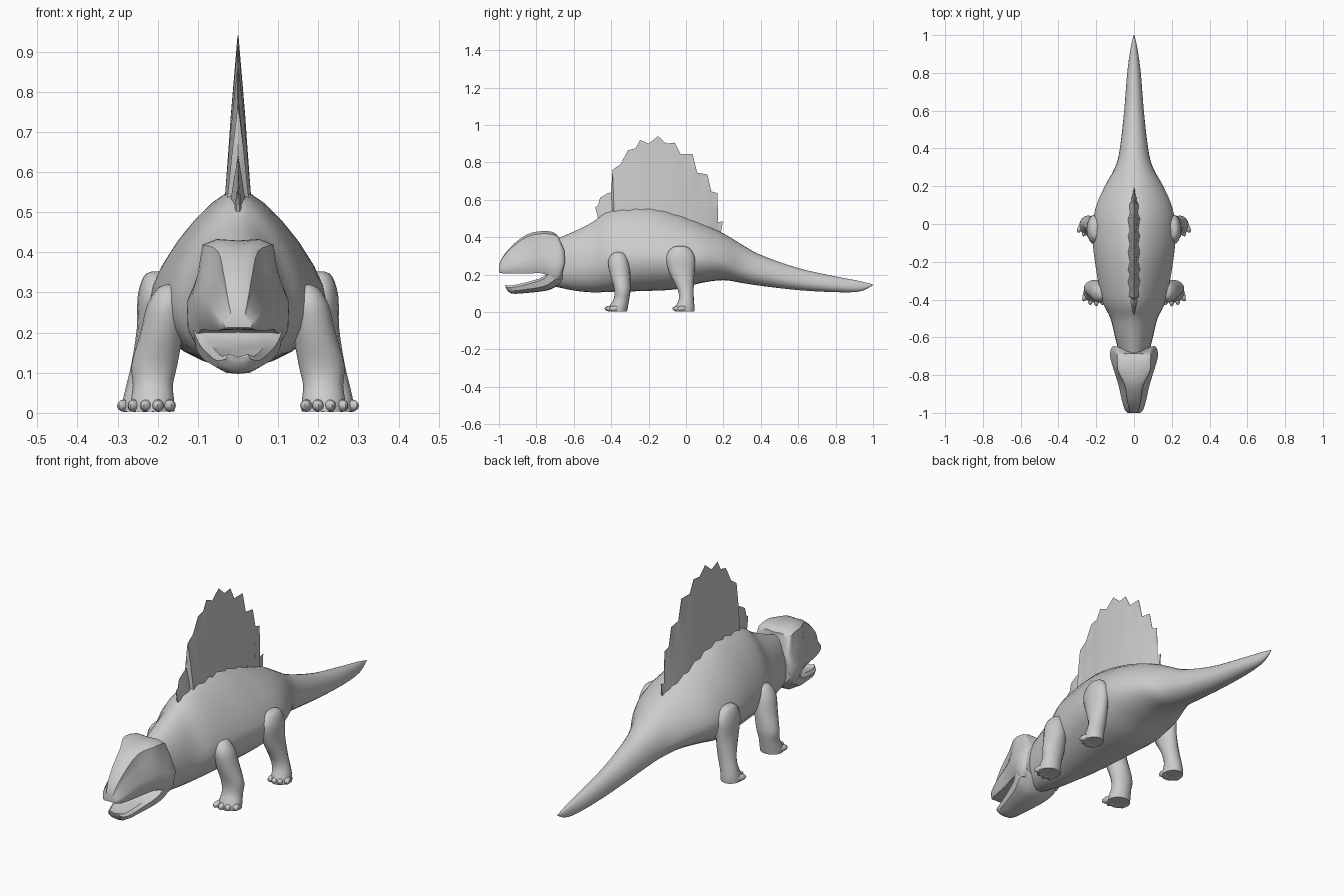
import bpy, bmesh, math
from math import cos, sin, pi

if "Cube" in bpy.data.objects:
    bpy.data.objects.remove(bpy.data.objects["Cube"])

skin = bpy.data.materials.new("grey_skin")
skin.use_nodes = True
skin.diffuse_color = (0.6, 0.6, 0.6, 1)
skin.node_tree.nodes["Principled BSDF"].inputs["Base Color"].default_value = (0.6, 0.6, 0.6, 1)


def finish(name, bm, angle=50, mirror=False):
    bmesh.ops.recalc_face_normals(bm, faces=bm.faces)
    me = bpy.data.meshes.new(name)
    bm.to_mesh(me)
    bm.free()
    me.materials.append(skin)
    ob = bpy.data.objects.new(name, me)
    bpy.context.collection.objects.link(ob)
    bpy.ops.object.select_all(action='DESELECT')
    ob.select_set(True)
    bpy.context.view_layer.objects.active = ob
    bpy.ops.object.shade_smooth_by_angle(angle=math.radians(angle))
    if mirror:
        ob.modifiers.new("Mirror", 'MIRROR')
    return ob


def smooth_path(pts, steps):
    """Catmull-Rom interpolation through tuples of any length."""
    out = []
    for i in range(len(pts) - 1):
        a, b, c, d = (pts[max(0, min(len(pts) - 1, i + k))] for k in (-1, 0, 1, 2))
        for s in range(steps):
            t = s / steps
            out.append(tuple(q + t / 2 * (r - p + t * (2*p - 5*q + 4*r - e + t * (3*(q - r) + e - p)))
                             for p, q, r, e in zip(a, b, c, d)))
    return out + [pts[-1]]


def loft(bm, stations, section, steps=3):
    rings = [[bm.verts.new(co) for co in section(*s)] for s in smooth_path(stations, steps)]
    n = len(rings[0])
    for a, b in zip(rings, rings[1:]):
        for i in range(n):
            j = (i + 1) % n
            bm.faces.new((a[i], a[j], b[j], b[i]))
    bm.faces.new(rings[0])
    bm.faces.new(rings[-1])


# Body and tail: y, top, bottom, half width, pinch of the back
def body_section(y, top, bot, w, pinch, n=28):
    mid = bot + (top - bot) * 0.4
    ring = []
    for i in range(n):
        c, s = cos(2 * pi * i / n), sin(2 * pi * i / n)
        p = pinch if s > 0 else 1
        h = (top - mid) if s > 0 else (mid - bot)
        ring.append((math.copysign(w * abs(c) ** p, c), y, mid + math.copysign(h * abs(s) ** p, s)))
    return ring


bm = bmesh.new()
loft(bm, [(-.72, .38, .14, .07, 1), (-.6, .43, .115, .1, 1), (-.5, .48, .105, .125, 1.15),
          (-.4, .545, .108, .17, 1.35), (-.2, .56, .113, .207, 1.4), (-.05, .525, .122, .22, 1.35),
          (.08, .475, .155, .205, 1.25), (.2, .42, .17, .155, 1.15), (.3, .36, .155, .1, 1),
          (.4, .305, .14, .075, 1), (.6, .235, .117, .052, 1), (.8, .19, .106, .036, 1),
          (.93, .165, .11, .018, 1), (1, .147, .143, .002, 1)], body_section, 4)
finish("body_and_tail", bm)


# Skull: y, top, bottom, half width at crown, half width at cheek, lean of the rear edge
def skull_section(y, top, bot, crown, cheek, lean):
    half = [(0, .985), (.6, 1), (1, .94), (1.12, .65)]
    pts = [(crown * f, h) for f, h in half]
    pts += [(cheek, .38), (cheek * .98, .12), (cheek * .85, 0), (0, .02)]
    pts += [(-x, h) for x, h in reversed(pts[1:-1])]
    return [(x, y - lean * (h - .45) ** 2, bot + (top - bot) * h) for x, h in pts]


bm = bmesh.new()
loft(bm, [(-1, .25, .212, .018, .035, 0), (-.98, .295, .207, .026, .05, 0), (-.93, .355, .205, .036, .065, 0),
          (-.85, .415, .205, .05, .083, 0), (-.77, .432, .207, .085, .108, .02), (-.7, .43, .185, .088, .127, .08),
          (-.66, .422, .17, .088, .122, .14), (-.645, .41, .18, .075, .108, .14)], skull_section, 3)
finish("skull", bm, 40)


# Lower jaw: y, top, bottom, half width
def jaw_section(y, top, bot, w):
    half = [(0, top - .008), (.8 * w, top), (w, top - .012), (.9 * w, bot + .3 * (top - bot)), (.5 * w, bot), (0, bot - .003)]
    return [(x, y, z) for x, z in half + [(-x, z) for x, z in reversed(half[1:-1])]]


bm = bmesh.new()
loft(bm, [(-.965, .147, .135, .03), (-.935, .142, .102, .052), (-.85, .16, .105, .075),
          (-.76, .19, .115, .1), (-.71, .25, .13, .118), (-.66, .3, .165, .112)], jaw_section, 3)
finish("lower_jaw", bm, 40)

# Sail: outline of spine tips and notches, pleated in thickness
outline = [(-.485, .56), (-.47, .57), (-.46, .61), (-.42, .635), (-.4, .64), (-.393, .76), (-.35, .79),
           (-.31, .865), (-.27, .875), (-.245, .92), (-.2, .9), (-.15, .94), (-.105, .9), (-.06, .905),
           (-.03, .845), (.035, .845), (.06, .745), (.115, .735), (.135, .645), (.168, .635),
           (.172, .48), (.197, .485)]
bm = bmesh.new()
columns = []
for i, (y, top) in enumerate(outline):
    t = (y + .485) / .682
    base = .5 - .12 * t
    foot_y = -.47 + .65 * t
    thick = .03 * min(1, 5 * t + .15, 5 * (1 - t) + .15) * (1 if i % 2 else .7)
    ring = []
    for f, k in ((0, 1.3), (.25, 1), (.6, .6), (1, .04)):
        ring.append((thick * k, foot_y + (y - foot_y) * f, base + (top - base) * f))
    columns.append([bm.verts.new(p) for p in ring + [(-x, v, z) for x, v, z in reversed(ring)]])
for a, b in zip(columns, columns[1:]):
    for i in range(len(a)):
        j = (i + 1) % len(a)
        bm.faces.new((a[i], a[j], b[j], b[i]))
bm.faces.new(columns[0])
bm.faces.new(columns[-1])
finish("back_sail", bm, 40)


# Legs: centre x, centre y, z, radius x, radius y
def leg_section(x, y, z, rx, ry, n=16):
    return [(x + rx * cos(2 * pi * i / n), y + ry * sin(2 * pi * i / n), z) for i in range(n)]


def leg(name, stations, toes):
    bm = bmesh.new()
    loft(bm, stations, leg_section)
    for x, y, turn in toes:
        toe = bmesh.ops.create_uvsphere(bm, u_segments=10, v_segments=6, radius=1)["verts"]
        for v in toe:
            a, b, c = v.co.x * .015, v.co.y * .034, v.co.z * .016
            v.co = (x + a * cos(turn) - b * sin(turn), y + a * sin(turn) + b * cos(turn), .018 + c)
    finish(name, bm, 50, True)


leg("front_legs", [(.17, -.36, .32, .008, .012), (.172, -.362, .31, .028, .034), (.178, -.362, .27, .048, .054),
                   (.19, -.352, .2, .053, .054), (.208, -.34, .12, .057, .044), (.212, -.345, .07, .05, .042),
                   (.213, -.36, .03, .054, .05), (.213, -.365, .004, .055, .05)],
    [(.17 + .029 * i, -.402 + .006 * (i - 1) ** 2, .14 * i - .1) for i in range(4)])
leg("hind_legs", [(.205, -.03, .352, .01, .02), (.207, -.03, .34, .028, .05), (.208, -.03, .29, .042, .078),
                  (.21, -.022, .21, .042, .067), (.223, -.002, .12, .043, .043), (.235, .002, .07, .043, .04),
                  (.242, -.005, .03, .045, .05), (.243, -.008, .004, .047, .052)],
    [(.212 + .023 * i, -.04 + .006 * (i - 1) ** 2, .16 * i) for i in range(4)])
